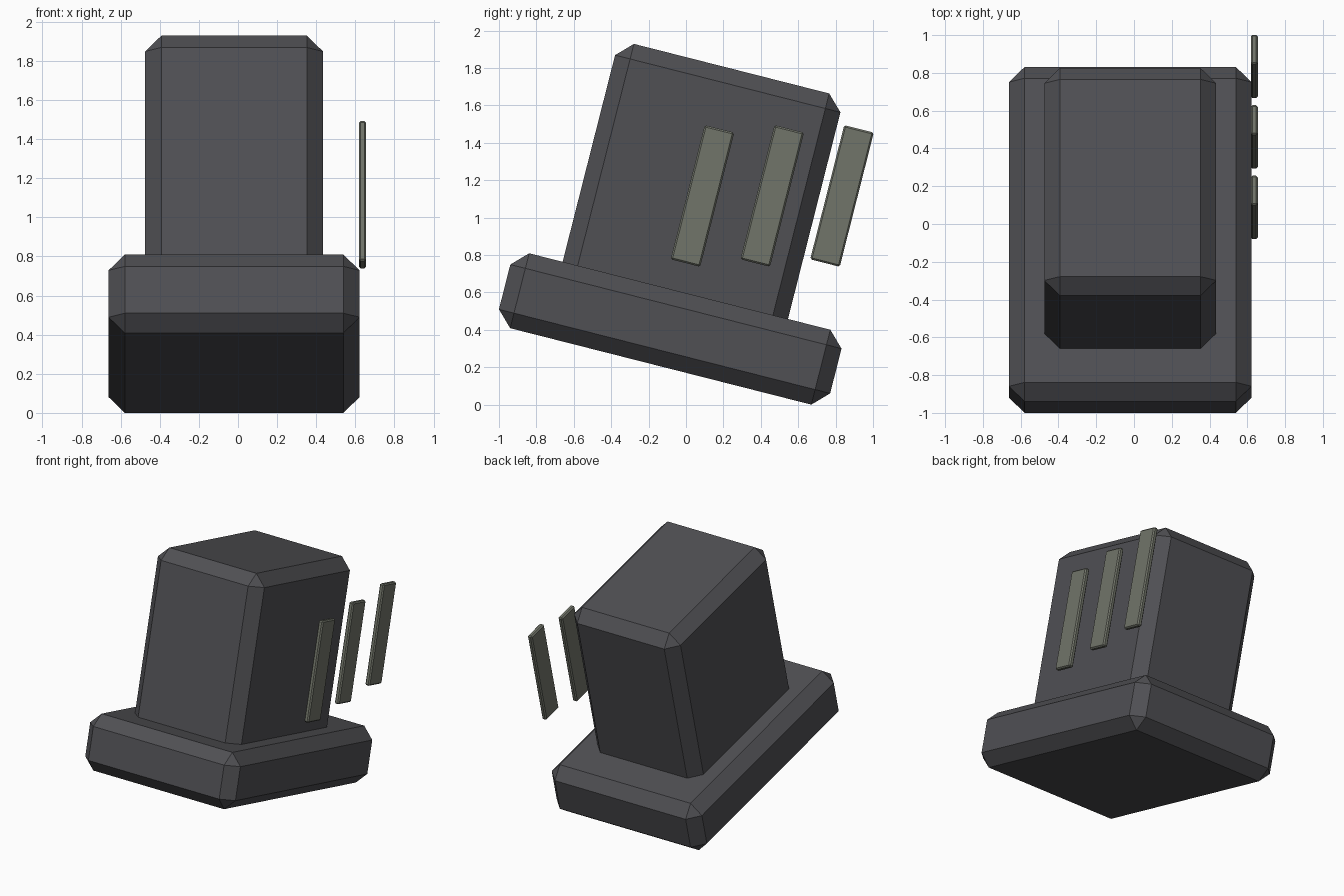
import bpy, bmesh, math
from mathutils import Matrix, Vector

if "Cube" in bpy.data.objects:
    bpy.data.objects.remove(bpy.data.objects["Cube"])

TILT = Matrix.Rotation(math.radians(-14.24), 4, 'X')


def material(name, rgb):
    m = bpy.data.materials.new(name)
    m.diffuse_color = (*rgb, 1)
    m.use_nodes = True
    m.node_tree.nodes["Principled BSDF"].inputs["Base Color"].default_value = m.diffuse_color
    return m


def bevelled_box(name, size, centre, bevel, mat):
    """Chamfered box, leaned back by the shared tilt, at a world centre."""
    bm = bmesh.new()
    bmesh.ops.create_cube(bm, size=1)
    bmesh.ops.scale(bm, vec=size, verts=bm.verts)
    bmesh.ops.bevel(bm, geom=bm.edges[:], offset=bevel, segments=1,
                    affect='EDGES', profile=0.5)
    mesh = bpy.data.meshes.new(name)
    bm.to_mesh(mesh)
    bm.free()
    mesh.materials.append(mat)
    ob = bpy.data.objects.new(name, mesh)
    ob.matrix_world = Matrix.Translation(centre) @ TILT
    bpy.context.collection.objects.link(ob)
    return ob


def tilted(x, y, z):
    """Point in the leaning frame, dropped so the lowest edge meets the ground."""
    return TILT @ Vector((x, y, z)) - Vector((0, 0, 0.005))


dark = material("dark grey", (0.08, 0.08, 0.088))
vent = material("olive grey", (0.165, 0.176, 0.142))

# Wide base slab and the tower standing in it
bevelled_box("base", (1.284, 1.827, 0.413), tilted(-0.02, -0.1825, 0.3765), 0.083, dark)
bevelled_box("tower", (0.91, 1.243, 1.436), tilted(-0.02, -0.207, 1.088), 0.083, dark)

# Three slats floating beside the right face
for i in range(3):
    bevelled_box(f"side_slat_{i + 1}", (0.037, 0.163, 0.74),
                 Vector((0.637, 0.088 + 0.373 * i, 1.116)), 0.009, vent)
